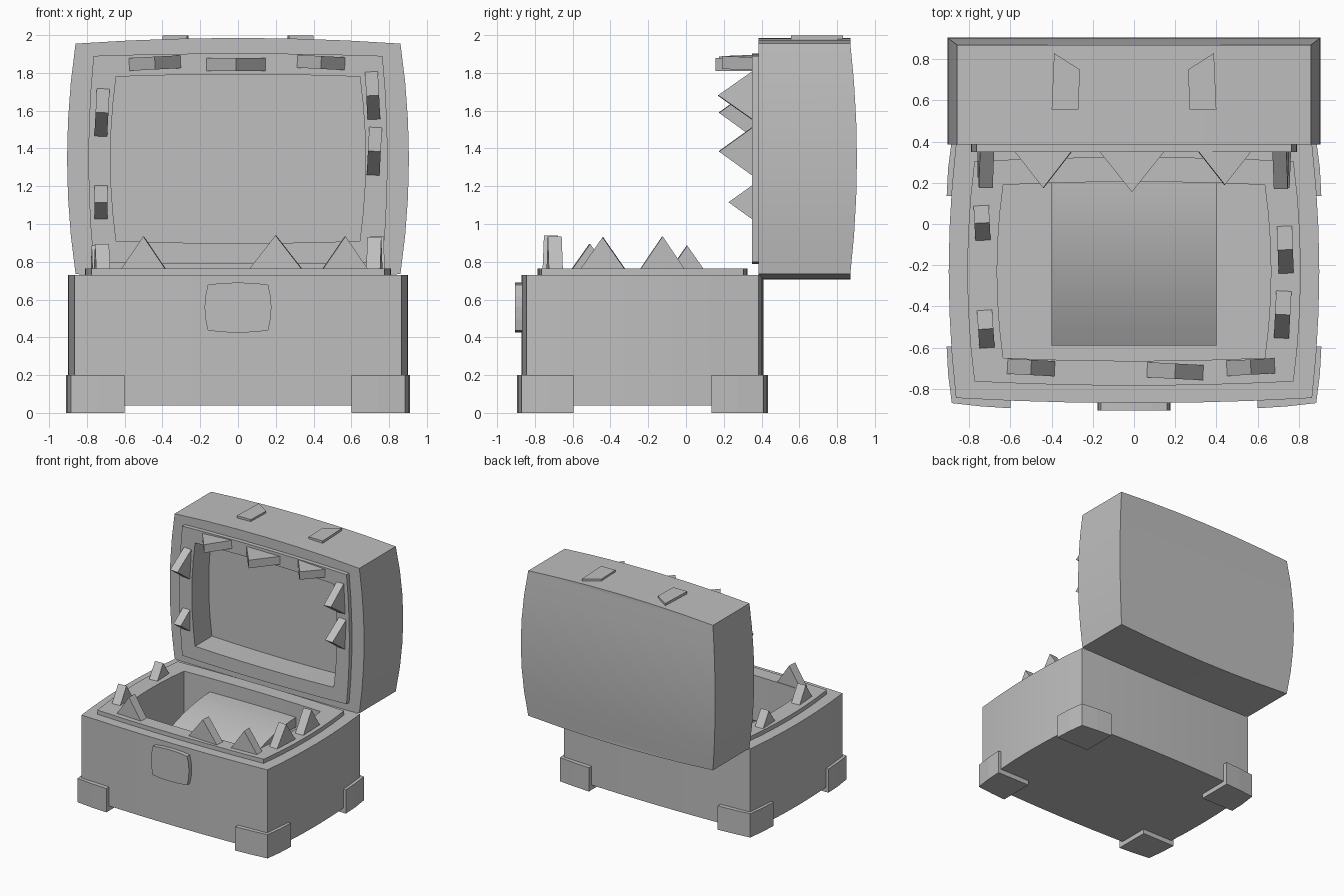
import bpy, bmesh, math
from mathutils import Vector

if "Cube" in bpy.data.objects:
    bpy.data.objects.remove(bpy.data.objects["Cube"], do_unlink=True)

grey = bpy.data.materials.new("plain grey")
grey.use_nodes = True
COLOUR = (0.52, 0.52, 0.52, 1)
grey.diffuse_color = COLOUR
grey.node_tree.nodes["Principled BSDF"].inputs["Base Color"].default_value = COLOUR

N = 6            # segments along each bowed side
MID_Y = -0.23    # middle of the base, front to back
MID_Z = 1.345    # middle of the open lid, bottom to top
LID_Y = 0.385    # plane of the lid opening


# Local frames: u across, v along, w out of the opening
def on_base(u, v, w):
    return Vector((u, MID_Y + v, w))


def on_lid(u, v, w):
    return Vector((u, LID_Y - w, MID_Z + v))


def finish(name, bm, smooth=True):
    bmesh.ops.recalc_face_normals(bm, faces=bm.faces)
    mesh = bpy.data.meshes.new(name)
    bm.to_mesh(mesh)
    bm.free()
    mesh.materials.append(grey)
    obj = bpy.data.objects.new(name, mesh)
    bpy.context.collection.objects.link(obj)
    if smooth:
        bpy.ops.object.select_all(action='DESELECT')
        obj.select_set(True)
        bpy.context.view_layer.objects.active = obj
        bpy.ops.object.shade_smooth_by_angle(angle=math.radians(25))
    return obj


def outline(hu, hv, bu, bv):
    """Rectangle whose four sides bow outward by bu and bv."""
    ts = [2 * i / N - 1 for i in range(N)]
    bow = lambda t: 1 - t * t
    return ([(t * hu, -hv - bv * bow(t)) for t in ts]
            + [(hu + bu * bow(t), t * hv) for t in ts]
            + [(-t * hu, hv + bv * bow(t)) for t in ts]
            + [(-hu - bu * bow(t), -t * hv) for t in ts])


def cap(bm, ring):
    """Close a bowed outline with strips running side to side."""
    total = 4 * N
    bm.faces.new(ring[0:N + 1])
    bm.faces.new(ring[2 * N:3 * N + 1])
    for j in range(N):
        bm.faces.new((ring[N + j], ring[N + j + 1],
                      ring[total - j - 1], ring[(total - j) % total]))


def loft(name, frame, loops, caps=True):
    """Join outlines; each loop is (points, height or height function)."""
    bm = bmesh.new()
    rings = []
    for pts, w in loops:
        rings.append([bm.verts.new(frame(u, v, w(v) if callable(w) else w))
                      for u, v in pts])
    for a, b in zip(rings, rings[1:]):
        for i in range(len(a)):
            k = (i + 1) % len(a)
            bm.faces.new((a[i], a[k], b[k], b[i]))
    if caps:
        cap(bm, rings[0])
        cap(bm, rings[-1])
    return finish(name, bm)


def prism(name, pts, direction, smooth=False):
    """Extrude a flat polygon of 3D points along a direction."""
    bm = bmesh.new()
    low = [bm.verts.new(p) for p in pts]
    high = [bm.verts.new(Vector(p) + Vector(direction)) for p in pts]
    bm.faces.new(low)
    bm.faces.new(high)
    for i in range(len(pts)):
        k = (i + 1) % len(pts)
        bm.faces.new((low[i], low[k], high[k], high[i]))
    return finish(name, bm, smooth)


# Base box with its hollow and raised rim
base_out = outline(0.865, 0.615, 0.035, 0.025)
base_rim = outline(0.775, 0.535, 0.035, 0.02)
base_in = outline(0.635, 0.42, 0.03, 0.015)
loft("base_box", on_base, [(base_out, 0.04), (base_out, 0.73),
                           (base_in, 0.73), (base_in, 0.22)])
loft("base_rim", on_base, [(base_rim, 0.73), (base_rim, 0.765),
                           (base_in, 0.765), (base_in, 0.72)], caps=False)

# Lid standing open, with a bowed top panel now facing back
lid_out = outline(0.86, 0.61, 0.045, 0.03)
lid_rim = outline(0.765, 0.545, 0.027, 0.013)
lid_in = outline(0.645, 0.435, 0.03, 0.012)


def lid_back(v):
    return LID_Y - 0.87 - 0.035 * max(0, 1 - (v / 0.61) ** 2)


loft("lid_box", on_lid, [(lid_out, lid_back), (lid_out, 0),
                         (lid_in, 0), (lid_in, -0.19)])
loft("lid_rim", on_lid, [(lid_rim, 0), (lid_rim, 0.035),
                         (lid_in, 0.035), (lid_in, -0.01)], caps=False)

# Corner feet
for sx, side in ((1, "left"), (-1, "right")):
    for sy, end in ((-1, "front"), (1, "back")):
        pts = [(0.91, 0.365), (0.903, 0.5), (0.885, 0.64),
               (0.74, 0.656), (0.6, 0.665), (0.6, 0.365)]
        prism(f"{end}_{side}_foot",
              [on_base(sx * u, sy * v, 0) for u, v in pts], (0, 0, 0.2))


# Wedge teeth: centre, half length, height above the rim, angle of the long axis
def tooth(name, frame, u, v, half, base, tip, degrees, thick=0.037):
    a = math.radians(degrees)
    along = Vector((math.cos(a), math.sin(a)))
    side = Vector((-along.y, along.x)) * thick
    start = Vector((u, v)) - side
    ends = [(start - along * half, base), (start + along * half, base), (start, tip)]
    pts = [frame(p.x, p.y, w) for p, w in ends]
    shift = frame(2 * side.x, 2 * side.y, 0) - frame(0, 0, 0)
    prism(name, pts, shift)


BASE_TEETH = [(-0.50, -0.467, 0.118, 0.935, -3), (0.20, -0.485, 0.14, 0.94, -3),
              (0.567, -0.465, 0.12, 0.935, 3), (-0.738, 0.235, 0.088, 0.885, 93),
              (-0.72, -0.28, 0.095, 0.895, 94), (0.735, 0.105, 0.118, 0.935, 92),
              (0.722, -0.21, 0.118, 0.93, 87)]
for i, (u, v, half, tip, ang) in enumerate(BASE_TEETH, 1):
    tooth(f"base_tooth_{i}", on_base, u, v, half, 0.76, tip, ang)

LID_TEETH = [(-0.44, 0.507, 0.14, 0.21, 3), (-0.01, 0.5, 0.16, 0.23, 0),
             (0.44, 0.51, 0.13, 0.195, -3), (-0.72, 0.245, 0.13, 0.21, 87),
             (-0.725, -0.23, 0.093, 0.16, 90), (0.713, 0.335, 0.13, 0.215, 93),
             (0.722, 0.04, 0.13, 0.21, 87)]
for i, (u, v, half, tip, ang) in enumerate(LID_TEETH, 1):
    tooth(f"lid_tooth_{i}", on_lid, u, v, half, 0.03, tip, ang, 0.034)

# Tongue curving down toward the front
top = [(0.22 - 0.81 * i / 10, 0.65 - 0.22 * (i / 10) ** 2) for i in range(11)]
under = [(y, z - 0.08) for y, z in reversed(top)]
prism("tongue", [(-0.4, y, z) for y, z in top + under], (0.8, 0, 0), smooth=True)

# Lock plate on the front
half_lock = [(0.0, 0.69), (0.09, 0.687), (0.16, 0.678), (0.172, 0.62), (0.177, 0.56),
             (0.172, 0.495), (0.16, 0.437), (0.09, 0.428), (0.0, 0.425)]
lock = half_lock + [(-x, z) for x, z in reversed(half_lock[1:-1])]
prism("lock_plate", [(x, -0.905, z) for x, z in lock], (0, 0.05, 0))

# Slanted eye plates on the lid
for s, side in ((1, "left"), (-1, "right")):
    eye = [(0.4, 0.555), (0.27, 0.555), (0.263, 0.75), (0.388, 0.83)]
    prism(f"{side}_eye", [(s * x, y, 1.965) for x, y in eye], (0, 0, 0.033))
